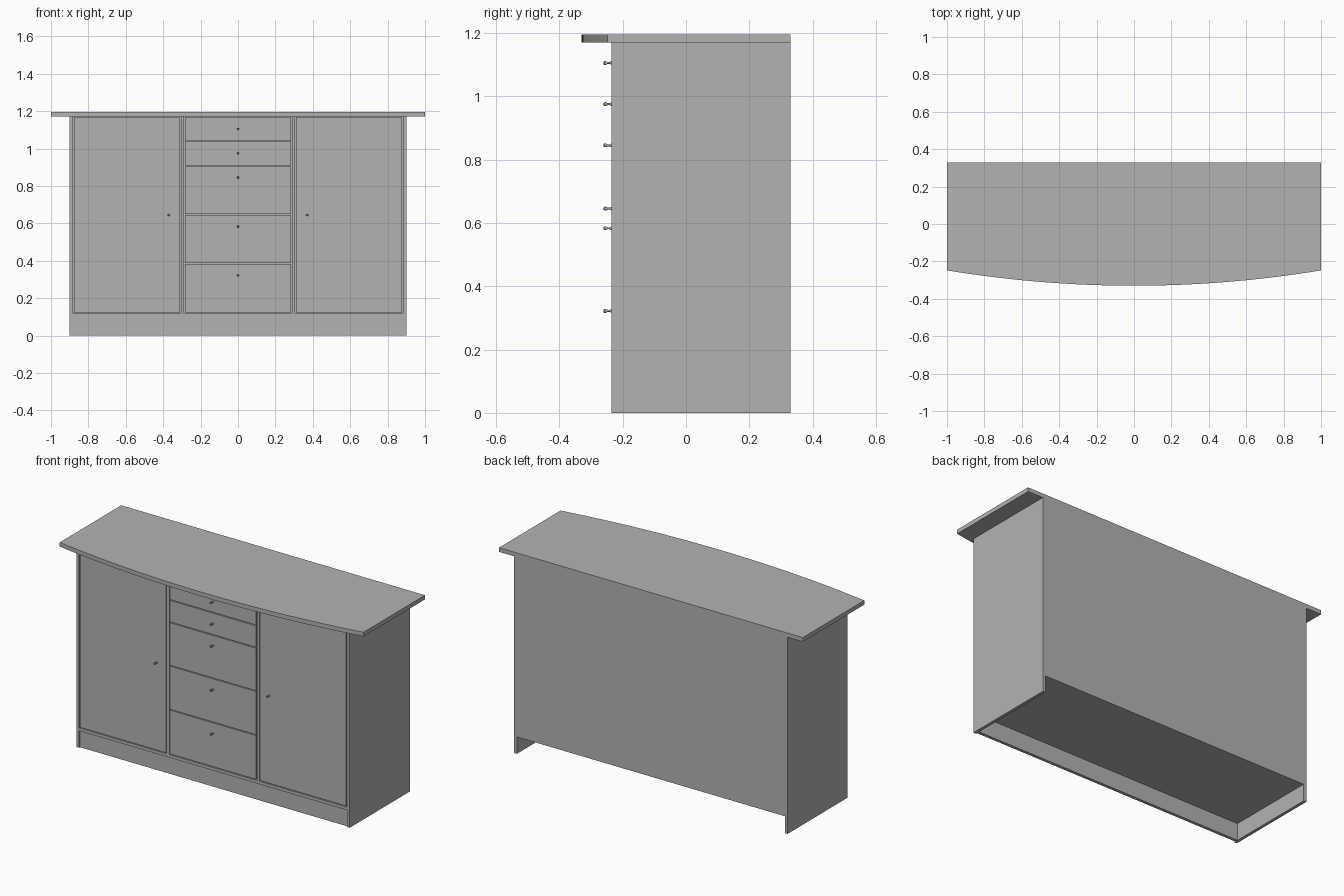
import bpy, bmesh, math

cube = bpy.data.objects.get("Cube")
if cube:
    bpy.data.objects.remove(cube, do_unlink=True)

grey = bpy.data.materials.new("plain_grey")
grey.use_nodes = True
colour = (0.45, 0.45, 0.45, 1)
grey.diffuse_color = colour
grey.node_tree.nodes["Principled BSDF"].inputs["Base Color"].default_value = colour

BACK, FRONT = 0.33, -0.235
TOP_Z, HEIGHT = 1.17, 1.195
OUT, BOARD, GAP = 0.9, 0.018, 0.005
INNER = OUT - BOARD
FLOOR_Z = 0.1
DOOR_Z = FLOOR_Z + BOARD + GAP


def finish(name, bm):
    bmesh.ops.recalc_face_normals(bm, faces=bm.faces)
    mesh = bpy.data.meshes.new(name)
    bm.to_mesh(mesh)
    bm.free()
    mesh.materials.append(grey)
    obj = bpy.data.objects.new(name, mesh)
    bpy.context.collection.objects.link(obj)
    return obj


def smooth(obj):
    bpy.ops.object.select_all(action="DESELECT")
    obj.select_set(True)
    bpy.context.view_layer.objects.active = obj
    bpy.ops.object.shade_smooth_by_angle(angle=math.radians(30))


def box(name, x0, x1, y0, y1, z0, z1):
    bm = bmesh.new()
    bmesh.ops.create_cube(bm, size=1)
    for v in bm.verts:
        v.co = ((x0 + x1) / 2 + v.co.x * (x1 - x0),
                (y0 + y1) / 2 + v.co.y * (y1 - y0),
                (z0 + z1) / 2 + v.co.z * (z1 - z0))
    return finish(name, bm)


def knob(name, x, z):
    # turned knob: flared foot, slim neck, rounded head
    profile = [(0, 0), (0.006, 0), (0.003, 0.006), (0.003, 0.012),
               (0.006, 0.018), (0.006, 0.023), (0.004, 0.025), (0, 0.025)]
    bm = bmesh.new()
    verts = [bm.verts.new((x + r, FRONT - d, z)) for r, d in profile]
    edges = [bm.edges.new(pair) for pair in zip(verts, verts[1:])]
    bmesh.ops.spin(bm, geom=verts + edges, cent=(x, FRONT, z), axis=(0, 1, 0),
                   angle=math.tau, steps=16)
    bmesh.ops.remove_doubles(bm, verts=bm.verts, dist=0.0001)
    smooth(finish(name, bm))


# Worktop with a bowed front edge
chord_y, sagitta = -0.248, 0.082
radius = (1 + sagitta ** 2) / (2 * sagitta)
half = math.asin(1 / radius)
steps = 32
bm = bmesh.new()
outline = [(1, BACK), (-1, BACK)]
for i in range(steps + 1):
    a = half * (2 * i / steps - 1)
    outline.append((radius * math.sin(a),
                    chord_y - sagitta + radius * (1 - math.cos(a))))
face = bm.faces.new([bm.verts.new((x, y, TOP_Z)) for x, y in outline])
ext = bmesh.ops.extrude_face_region(bm, geom=[face])["geom"]
bmesh.ops.translate(bm, vec=(0, 0, HEIGHT - TOP_Z),
                    verts=[v for v in ext if isinstance(v, bmesh.types.BMVert)])
smooth(finish("worktop", bm))

# Carcass: back, bottom and kickboard
box("back_panel", -INNER, INNER, BACK - BOARD, BACK, FLOOR_Z, TOP_Z)
box("bottom_panel", -INNER, INNER, FRONT, BACK - BOARD, FLOOR_Z, FLOOR_Z + BOARD)
box("kickboard", -INNER, INNER, FRONT + 0.008, FRONT + 0.008 + BOARD, 0, FLOOR_Z)

# Sides, dividers and doors on both halves
DIV_IN, DIV_OUT = 0.288, 0.306
for side, s in (("left", 1), ("right", -1)):
    def pair(name, a, b, *rest):
        box(f"{side}_{name}", *sorted((s * a, s * b)), *rest)
    pair("side_panel", INNER, OUT, FRONT, BACK, 0, TOP_Z)
    pair("divider", DIV_IN, DIV_OUT, FRONT, BACK - BOARD, FLOOR_Z + BOARD, TOP_Z)
    pair("door", DIV_OUT + GAP, INNER - GAP, FRONT, FRONT + BOARD,
         DOOR_Z, TOP_Z - GAP)
    knob(f"{side}_door_knob", s * 0.37, 0.645)

# Drawer fronts, two shallow above three deep
levels = [0.12, 0.386, 0.648, 0.906, 1.039, TOP_Z - GAP / 2]
knob_heights = [0.322, 0.583, 0.845, 0.975, 1.105]
for i, (low, high) in enumerate(zip(levels, levels[1:])):
    z0 = DOOR_Z if i == 0 else low + GAP / 2
    box(f"drawer_front_{i + 1}", -DIV_IN + GAP, DIV_IN - GAP,
        FRONT, FRONT + BOARD, z0, high - GAP / 2)
    knob(f"drawer_knob_{i + 1}", 0, knob_heights[i])
